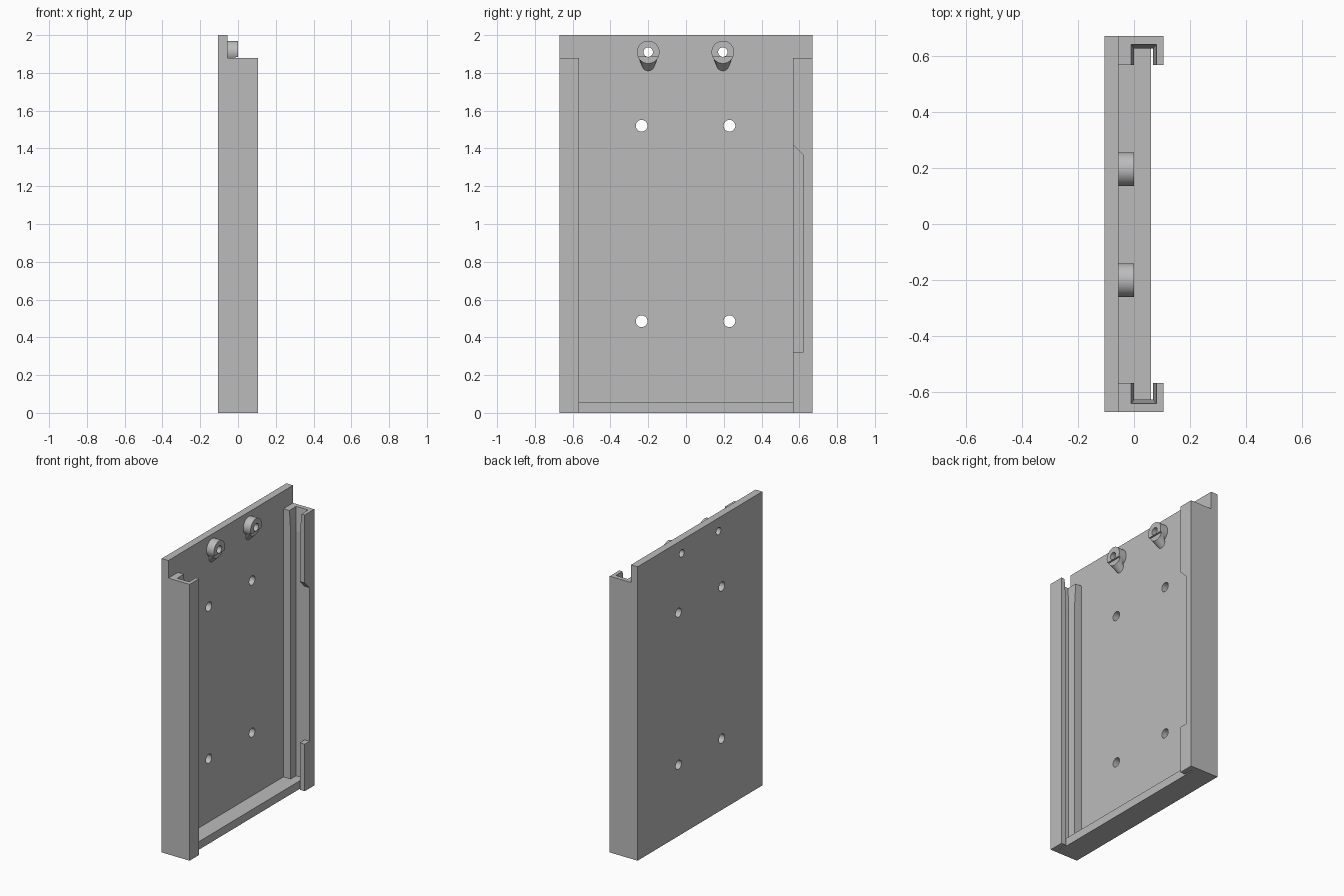
import bpy, bmesh, math

if "Cube" in bpy.data.objects:
    bpy.data.objects.remove(bpy.data.objects["Cube"], do_unlink=True)

grey = bpy.data.materials.new("plain grey")
grey.use_nodes = True
grey.diffuse_color = (0.5, 0.5, 0.5, 1)
grey.node_tree.nodes["Principled BSDF"].inputs["Base Color"].default_value = (0.5, 0.5, 0.5, 1)


def loft(name, rings):
    """Solid through matching rings of points, capped at both ends."""
    bm = bmesh.new()
    loops = [[bm.verts.new(p) for p in ring] for ring in rings]
    n = len(loops[0])
    for a, b in zip(loops, loops[1:]):
        for i in range(n):
            j = (i + 1) % n
            bm.faces.new((a[i], a[j], b[j], b[i]))
    bm.faces.new(loops[0])
    bm.faces.new(loops[-1])
    bmesh.ops.recalc_face_normals(bm, faces=bm.faces)
    mesh = bpy.data.meshes.new(name)
    bm.to_mesh(mesh)
    bm.free()
    mesh.materials.append(grey)
    obj = bpy.data.objects.new(name, mesh)
    bpy.context.collection.objects.link(obj)
    return obj


def rect(x0, x1, y0, y1, z):
    return [(x0, y0, z), (x1, y0, z), (x1, y1, z), (x0, y1, z)]


def box(name, x0, x1, y0, y1, z0, z1):
    return loft(name, [rect(x0, x1, y0, y1, z) for z in (z0, z1)])


def circle(x, y, z, r, n=40):
    return [(x, y + r * math.cos(math.tau * i / n), z + r * math.sin(math.tau * i / n))
            for i in range(n)]


def rod(name, x0, x1, y, z, r):
    return loft(name, [circle(x, y, z, r) for x in (x0, x1)])


def combine(obj, other, operation="DIFFERENCE"):
    other.hide_render = True
    mod = obj.modifiers.new("cut", "BOOLEAN")
    mod.operation, mod.solver, mod.object = operation, "EXACT", other
    bpy.context.view_layer.objects.active = obj
    bpy.ops.object.modifier_apply(modifier=mod.name)
    bpy.data.objects.remove(other, do_unlink=True)


def smooth(obj):
    bpy.ops.object.select_all(action="DESELECT")
    obj.select_set(True)
    bpy.context.view_layer.objects.active = obj
    bpy.ops.object.shade_smooth_by_angle(angle=math.radians(30))


BACK, FACE, FRONT = -0.105, -0.055, 0.105
HALF, INNER, RAIL_TOP = 0.67, 0.567, 1.88
PEG_Z, PEG_R = 1.91, 0.06

# Back plate with four screw holes and two peg holes
plate = box("back_plate", BACK, FACE, -HALF, HALF, 0, 2)
for y in (-0.235, 0.23):
    for z in (0.485, 1.52):
        combine(plate, rod("hole_cutter", -0.2, 0.1, y, z, 0.031))
for y in (-0.2, 0.195):
    combine(plate, rod("hole_cutter", -0.2, 0.1, y, PEG_Z, 0.025))
smooth(plate)

# Bottom stop
box("bottom_stop", FACE, 0.06, -0.625, 0.625, 0, 0.055)

# Side rails, each with a groove that flares at the top
for name, s in (("left_rail", 1), ("right_rail", -1)):
    rail = box(name, FACE, FRONT, *sorted((s * INNER, s * HALF)), 0, RAIL_TOP)
    straight, flared = (0.0, 0.068, 0.5 * s, 0.625 * s), (-0.01, 0.08, 0.5 * s, 0.64 * s)
    combine(rail, loft("groove_cutter", [rect(*straight, -0.1), rect(*straight, 1.72),
                                         rect(*flared, RAIL_TOP), rect(*flared, 2)]))
    if s > 0:
        # Window in the front lip with a sloped top end
        outline = [(0.5, 0.32), (0.62, 0.32), (0.62, 1.365), (0.5, 1.485)]
        combine(rail, loft("window_cutter", [[(x, y, z) for y, z in outline]
                                             for x in (0.03, 0.2)]))

# Round pegs on tapered supports
for name, y in (("right_peg", -0.2), ("left_peg", 0.195)):
    peg = rod(name, FACE - 0.001, 0, y, PEG_Z, PEG_R)
    # lower front of the peg is stepped back
    combine(peg, box("step_cutter", -0.012, 0.1, y - 0.1, y + 0.1, 1.8, 1.885))
    support = loft("support", [circle(FACE - 0.001, y, 1.843, 0.033),
                               circle(-0.012, y, PEG_Z - 0.002, PEG_R - 0.002)])
    combine(peg, support, "UNION")
    combine(peg, rod("hole_cutter", -0.2, 0.1, y, PEG_Z, 0.025))
    smooth(peg)
